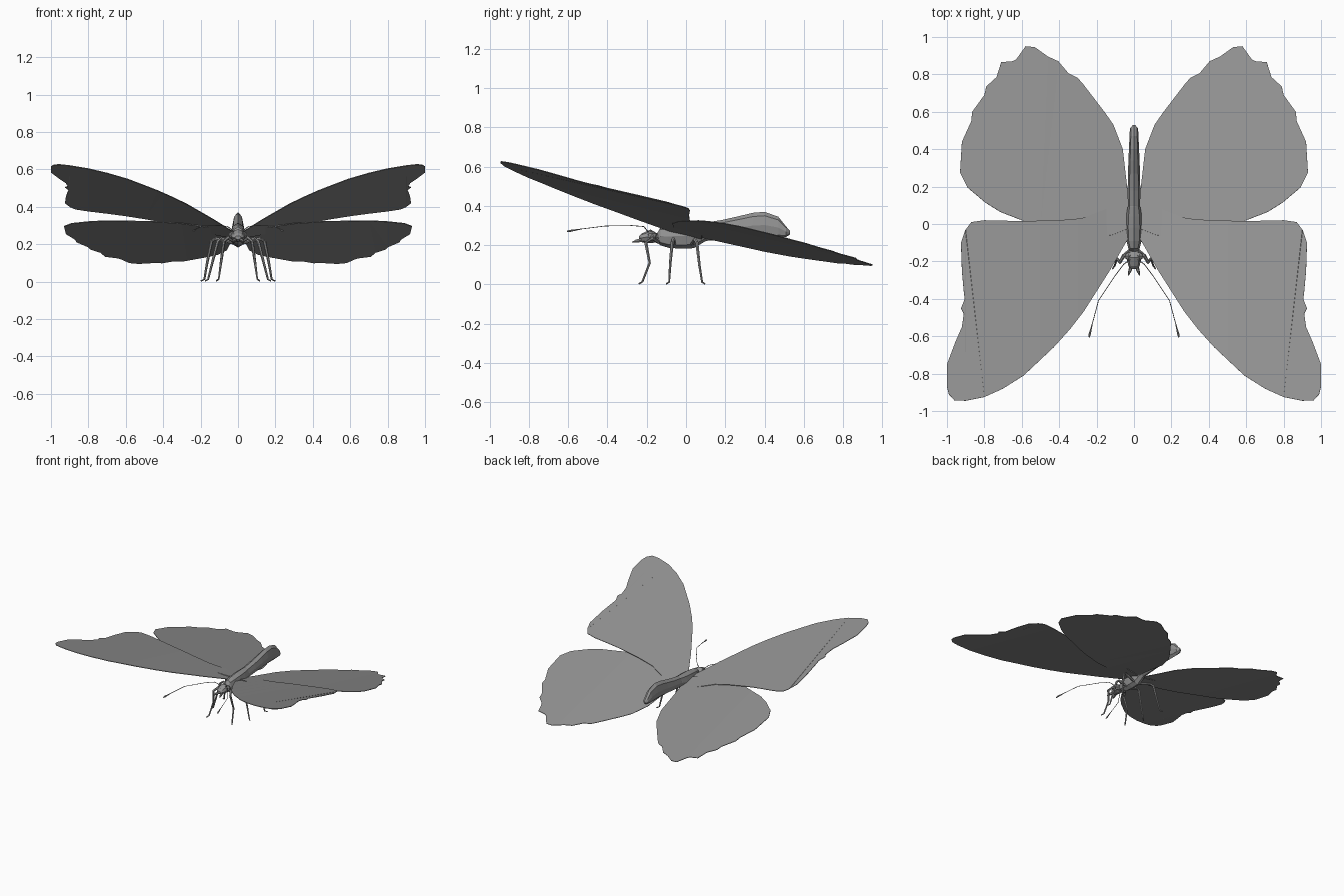
import bpy, bmesh, math
from mathutils import Vector, Matrix

if "Cube" in bpy.data.objects:
    bpy.data.objects.remove(bpy.data.objects["Cube"])

grey = bpy.data.materials.new("soft_grey")
grey.diffuse_color = (0.29, 0.29, 0.29, 1)
grey.use_nodes = True
grey.node_tree.nodes["Principled BSDF"].inputs["Base Color"].default_value = grey.diffuse_color


def finish(name, bm, mirror=False):
    bmesh.ops.recalc_face_normals(bm, faces=bm.faces)
    me = bpy.data.meshes.new(name)
    bm.to_mesh(me)
    bm.free()
    me.materials.append(grey)
    ob = bpy.data.objects.new(name, me)
    bpy.context.collection.objects.link(ob)
    if mirror:
        ob.modifiers.new("mirror", "MIRROR").use_mirror_merge = False
    return ob


def skin(bm, rings):
    """Join equal rings of points into a closed tube."""
    rows = [[bm.verts.new(p) for p in r] for r in rings]
    n = len(rows[0])
    for a, b in zip(rows, rows[1:]):
        for i in range(n):
            bm.faces.new((a[i], a[(i + 1) % n], b[(i + 1) % n], b[i]))
    bm.faces.new(rows[0])
    bm.faces.new(rows[-1])


def loft(name, sections, sides=8):
    """Sections along y: (y, bottom z, top z, half width)."""
    bm = bmesh.new()
    rings = []
    for y, lo, hi, w in sections:
        ring = []
        for i in range(sides):
            a = math.tau * i / sides
            ring.append((w * math.sin(a), y, (lo + hi) / 2 + (hi - lo) / 2 * math.cos(a)))
        rings.append(ring)
    skin(bm, rings)
    return finish(name, bm)


def limb(name, path, radii, sides=6):
    """Tapering jointed tube, mirrored to the other side."""
    pts = [Vector(p) for p in path]
    bm = bmesh.new()
    rings = []
    for i, (p, r) in enumerate(zip(pts, radii)):
        d = pts[min(i + 1, len(pts) - 1)] - pts[max(i - 1, 0)]
        q = d.to_track_quat("Z", "Y")
        rings.append([p + q @ Vector((r * math.cos(math.tau * k / sides),
                                      r * math.sin(math.tau * k / sides), 0))
                      for k in range(sides)])
    skin(bm, rings)
    return finish(name, bm, True)


def wing(name, outline, base, slope_x, slope_y, arch):
    """Tilted, slightly arched thin sheet cut into strips along x."""
    bm = bmesh.new()
    bm.faces.new([bm.verts.new((x, y, 0)) for x, y in outline])
    for k in range(1, 10):
        bmesh.ops.bisect_plane(bm, geom=bm.verts[:] + bm.edges[:] + bm.faces[:],
                               plane_co=(k / 10, 0, 0), plane_no=(1, 0, 0))
    bmesh.ops.triangulate(bm, faces=bm.faces[:])
    for v in bm.verts:
        x, y, _ = v.co
        v.co.z = base + slope_x * x + slope_y * y + arch * math.sin(math.pi * min(x, 1))
    ob = finish(name, bm)
    if ob.data.polygons[0].normal.z < 0:
        ob.data.flip_normals()
    s = ob.modifiers.new("thickness", "SOLIDIFY")
    s.thickness, s.offset = 0.004, 0
    ob.modifiers.new("mirror", "MIRROR").use_mirror_merge = False
    return ob


# Wings
wing("fore_wings", [
    (.02, -.06), (.05, -.11), (.13, -.25), (.27, -.47), (.34, -.56), (.43, -.66),
    (.59, -.81), (.70, -.88), (.80, -.925), (.90, -.945), (.96, -.943), (.99, -.91),
    (1.0, -.87), (1.0, -.75), (.955, -.63), (.92, -.55), (.91, -.48), (.925, -.45),
    (.905, -.40), (.91, -.36), (.92, -.25), (.925, -.10), (.90, -.03), (.87, .01),
    (.80, .02), (.60, .015), (.40, .02), (.28, .03), (.15, .08), (.02, .08)],
    .245, .16, -.24, .015)
wing("hind_wings", [
    (.02, -.02), (.12, -.06), (.30, -.07), (.45, -.04), (.60, .02), (.715, .065),
    (.795, .115), (.89, .195), (.93, .275), (.92, .44), (.87, .55), (.865, .60),
    (.80, .69), (.79, .735), (.735, .785), (.71, .865), (.65, .87), (.63, .88),
    (.58, .95), (.53, .945), (.46, .895), (.405, .87), (.35, .805), (.30, .78),
    (.27, .745), (.155, .595), (.11, .53), (.06, .40), (.035, .18), (.02, .10)],
    .256, .112, -.238, .006)

# Body
loft("thorax", [
    (-.15, .215, .255, .018), (-.13, .20, .292, .03), (-.09, .187, .303, .04),
    (-.02, .182, .312, .044), (.04, .185, .315, .042), (.09, .215, .315, .034),
    (.13, .235, .31, .02)])
loft("abdomen", [
    (.04, .215, .30, .025), (.10, .222, .315, .033), (.18, .228, .328, .034),
    (.27, .232, .348, .032), (.34, .235, .365, .03), (.40, .235, .37, .027),
    (.47, .235, .345, .024), (.51, .242, .295, .022), (.53, .255, .272, .006)])

# Head with bulging eyes
loft("head", [
    (-.24, .225, .245, .016), (-.225, .215, .26, .03), (-.18, .21, .28, .04),
    (-.15, .215, .262, .03), (-.13, .22, .255, .015)])
bm = bmesh.new()
bmesh.ops.create_icosphere(bm, subdivisions=1, radius=.025,
                           matrix=Matrix.Translation((.027, -.172, .248)))
finish("eyes", bm, True)
limb("palps", [(.012, -.22, .225), (.022, -.25, .222), (.03, -.275, .215)],
     [.01, .009, .002])

# Antennae with small clubs
limb("antennae", [
    (.02, -.19, .265), (.055, -.215, .295), (.10, -.275, .30), (.19, -.41, .298),
    (.222, -.53, .283), (.237, -.59, .273), (.24, -.605, .27)],
    [.003, .002, .002, .002, .002, .006, .004])

# Legs: hip, raised knee, shin, ankle, toe
leg_radii = [.009, .010, .009, .007, .005, .004]
limb("front_legs", [
    (.02, -.14, .215), (.055, -.17, .235), (.075, -.205, .215),
    (.09, -.185, .11), (.103, -.222, .014), (.115, -.24, .004)], leg_radii)
limb("middle_legs", [
    (.02, -.06, .205), (.09, -.065, .23), (.108, -.07, .215),
    (.135, -.08, .11), (.16, -.086, .012), (.175, -.10, .004)], leg_radii)
limb("rear_legs", [
    (.02, .03, .205), (.12, .045, .23), (.142, .055, .215),
    (.165, .068, .10), (.18, .082, .012), (.198, .095, .004)], leg_radii)
